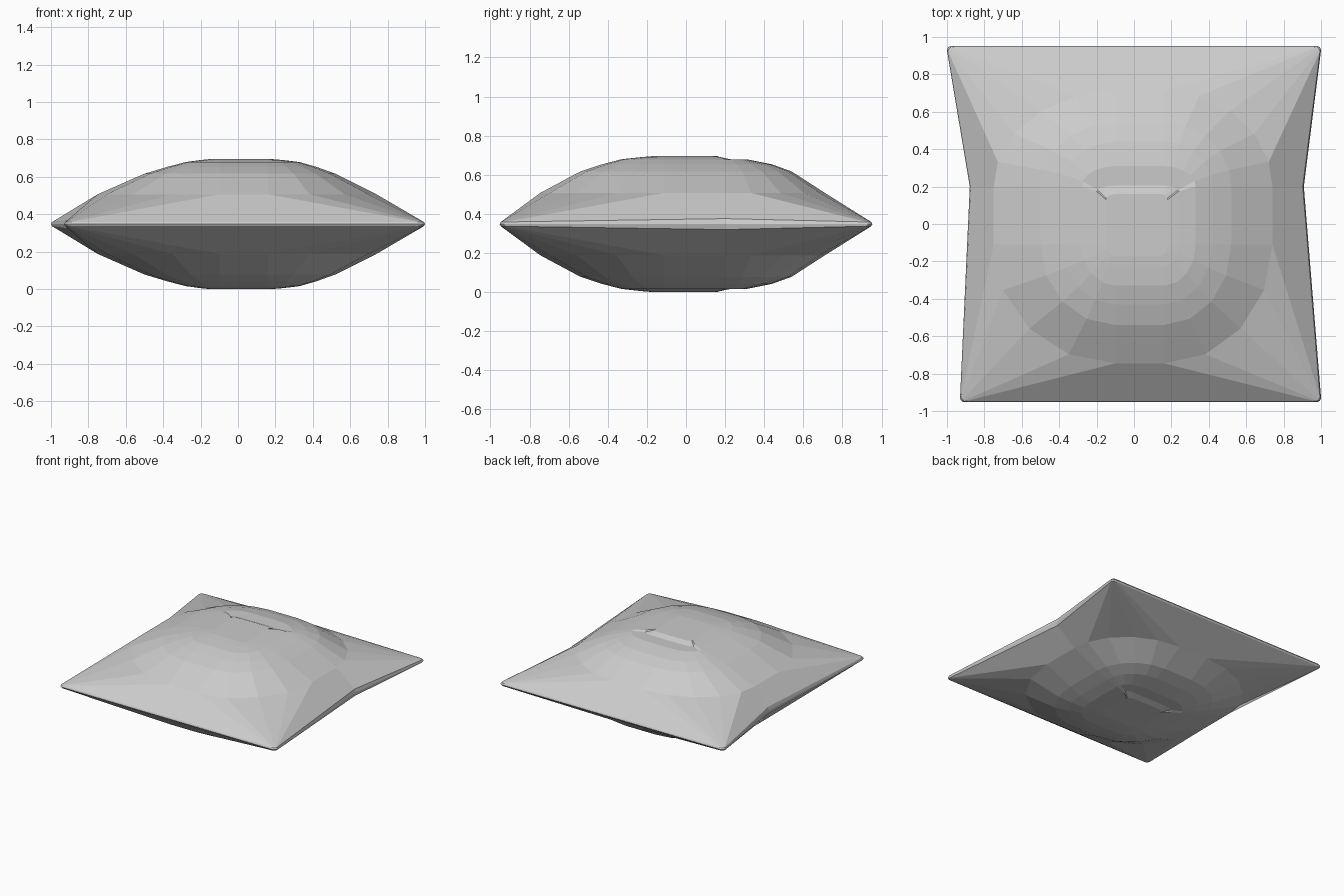
import bpy, bmesh
from math import radians, cos, sin

cube = bpy.data.objects.get("Cube")
if cube:
    bpy.data.objects.remove(cube, do_unlink=True)

MID = 0.3475      # height of the seam
PINCH_Y = 0.2     # where the sides are drawn in
STEPS = 5         # points in each corner


def arc(cx, cy, rx, ry, start, end):
    """Points on a quarter ellipse, angles in degrees."""
    angles = [radians(start + (end - start) * i / (STEPS - 1)) for i in range(STEPS)]
    return [(cx + rx * cos(a), cy + ry * sin(a)) for a in angles]


def outline(inset, lip, pinch_lip):
    """Four tight corners with a pinch point on each side."""
    r = 0.025
    right, left_back, left_front, y = 1 - inset, -1 + inset, -0.93 + inset, 0.953 - inset
    pts = arc(right - r, -y + r, r, r, -90, 0)
    pts += [(0.908 - inset, PINCH_Y)]
    pts += arc(right - r, y - r, r, r, 0, 90)
    pts += arc(left_back + r, y - r, r, r, 90, 180)
    pts += [(-0.878 + inset, PINCH_Y)]
    pts += arc(left_front + r, -y + r, r, r, 180, 270)
    return [(px, py, pinch_lip if abs(py - PINCH_Y) < 0.01 else lip) for px, py in pts]


def ring(left, right, front, back, z, z_back=None):
    """Contour of the stuffed surface, flat in the middle of each side."""
    x0, x1, y0 = max(-0.1, left + 0.05), min(0.16, right - 0.04), -0.11
    y1 = min(PINCH_Y, back - 0.03)
    pts = arc(x1, y0, right - x1, y0 - front, -90, 0)
    pts += [(right, y1)]
    pts += arc(x1, y1, right - x1, back - y1, 15, 90)
    pts += arc(x0, y1, x0 - left, back - y1, 90, 165)
    pts += [(left, y1)]
    pts += arc(x0, y0, x0 - left, y0 - front, 180, 270)
    if z_back is None:
        z_back = z
    return [(px, py, (z_back if py > 0.18 else z) - MID) for px, py in pts]


# Upper half, from the seam to the crown, with a crease behind the crown
loops = [
    outline(0, 0, 0),
    outline(0.006, 0.011, 0.028),
    ring(-0.75, 0.74, -0.745, 0.71, 0.507),
    ring(-0.5, 0.52, -0.54, 0.54, 0.617),
    ring(-0.38, 0.42, -0.43, 0.44, 0.653),
    ring(-0.28, 0.33, -0.33, 0.31, 0.679),
    ring(-0.2, 0.24, -0.23, 0.205, 0.69, 0.677),
    ring(-0.15, 0.18, -0.17, 0.16, 0.695),
]
bm = bmesh.new()
rows = [[bm.verts.new(p) for p in loop] for loop in loops]
for low, high in zip(rows, rows[1:]):
    n = len(low)
    for i in range(n):
        j = (i + 1) % n
        bm.faces.new((low[i], low[j], high[j], high[i]))
bm.faces.new(rows[-1])
mesh = bpy.data.meshes.new("pillow")
bm.to_mesh(mesh)
bm.free()

pillow = bpy.data.objects.new("pillow", mesh)
pillow.location.z = MID
bpy.context.collection.objects.link(pillow)

# Lower half
mirror = pillow.modifiers.new("lower_half", "MIRROR")
mirror.use_axis = (False, False, True)
mirror.merge_threshold = 0.0005

# Plain fabric
fabric = bpy.data.materials.new("light grey fabric")
fabric.use_nodes = True
colour = (0.6, 0.6, 0.6, 1)
fabric.diffuse_color = colour
fabric.node_tree.nodes["Principled BSDF"].inputs["Base Color"].default_value = colour
mesh.materials.append(fabric)
